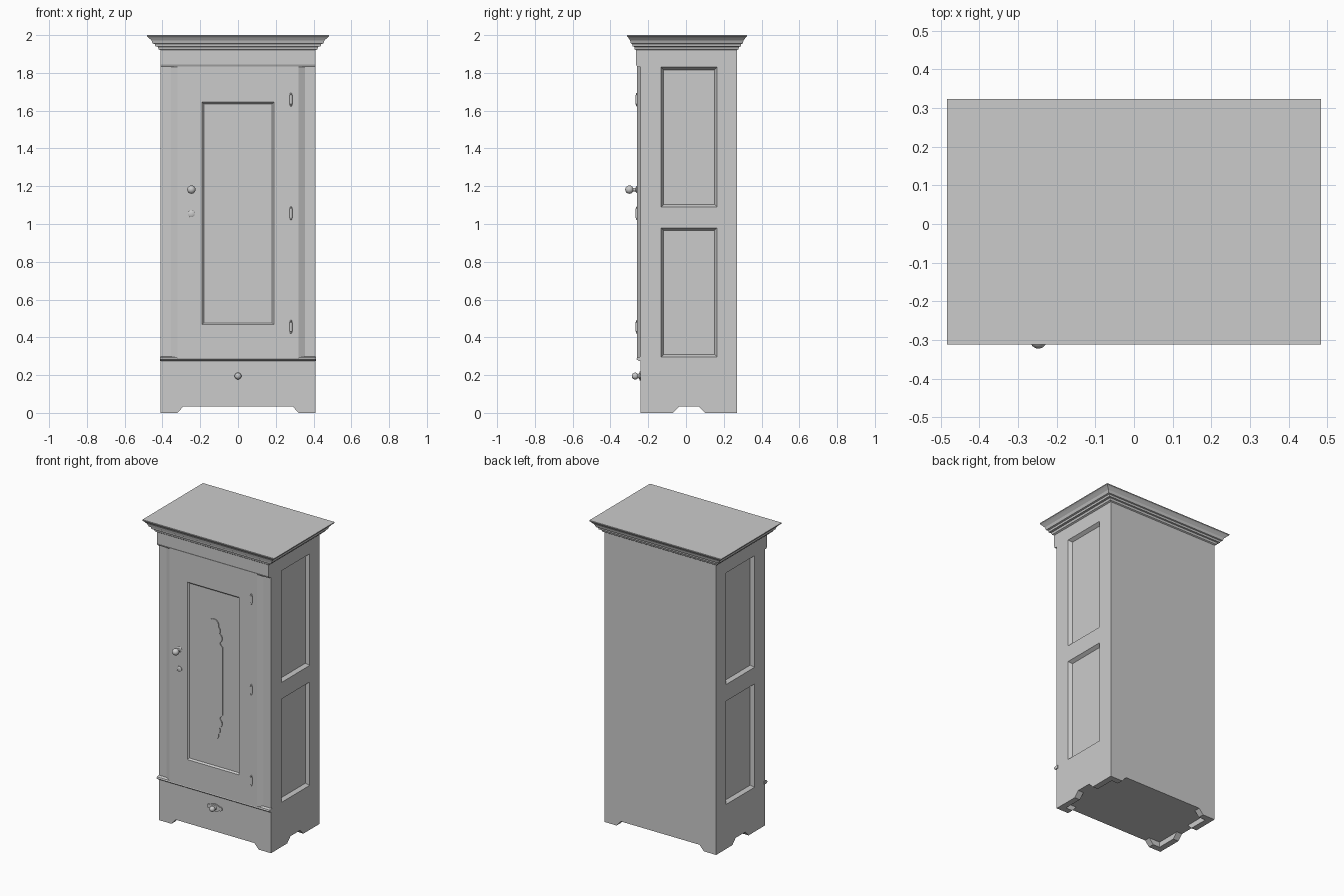
import bpy, bmesh, math

if "Cube" in bpy.data.objects:
    bpy.data.objects.remove(bpy.data.objects["Cube"])


def loft(name, rings, smooth=False):
    """Skin a list of equal-length closed rings and cap both ends."""
    bm = bmesh.new()
    vs = [[bm.verts.new(p) for p in r] for r in rings]
    n = len(vs[0])
    for a, b in zip(vs, vs[1:]):
        for i in range(n):
            j = (i + 1) % n
            bm.faces.new((a[i], a[j], b[j], b[i]))
    bm.faces.new(vs[0])
    bm.faces.new(vs[-1])
    bmesh.ops.recalc_face_normals(bm, faces=bm.faces)
    me = bpy.data.meshes.new(name)
    bm.to_mesh(me)
    bm.free()
    ob = bpy.data.objects.new(name, me)
    bpy.context.collection.objects.link(ob)
    if smooth:
        bpy.ops.object.select_all(action='DESELECT')
        ob.select_set(True)
        bpy.context.view_layer.objects.active = ob
        bpy.ops.object.shade_smooth_by_angle(angle=math.radians(40))
    return ob


def rect(x0, x1, y0, y1, z):
    return [(x0, y0, z), (x1, y0, z), (x1, y1, z), (x0, y1, z)]


def box(name, x0, x1, y0, y1, z0, z1):
    return loft(name, [rect(x0, x1, y0, y1, z0), rect(x0, x1, y0, y1, z1)])


def prism_y(name, pts, y0, y1):
    return loft(name, [[(x, y, z) for x, z in pts] for y in (y0, y1)])


def prism_x(name, pts, x0, x1):
    return loft(name, [[(x, y, z) for y, z in pts] for x in (x0, x1)])


def turned(name, x, z, profile, n=20):
    """Lathe (y, radius) pairs around a y-parallel axis."""
    rings = [[(x + r * math.cos(2 * math.pi * i / n), y,
               z + r * math.sin(2 * math.pi * i / n)) for i in range(n)]
             for y, r in profile]
    return loft(name, rings, True)


def cut(target, cutter):
    m = target.modifiers.new("cut", 'BOOLEAN')
    m.operation, m.object, m.solver = 'DIFFERENCE', cutter, 'EXACT'
    bpy.ops.object.select_all(action='DESELECT')
    bpy.context.view_layer.objects.active = target
    target.select_set(True)
    bpy.ops.object.modifier_apply(modifier=m.name)
    bpy.data.objects.remove(cutter)


def outline(u0, u1, v0, v1, d):
    return [(u0 + d, v0 + d), (u1 - d, v0 + d), (u1 - d, v1 - d), (u0 + d, v1 - d)]


# Carcass with two sunk panels on each side
body = box("carcass", -0.41, 0.41, -0.24, 0.27, 0.035, 1.94)
for s in (-1, 1):
    for z0, z1 in ((0.295, 0.98), (1.09, 1.83)):
        rings = [[(s * x, y, z) for y, z in outline(-0.132, 0.165, z0, z1, d)]
                 for x, d in ((0.42, -0.006), (0.41, 0), (0.388, 0.014))]
        cut(body, loft("panel_cutter", rings))

# Feet: corner brackets with sloped inner ends
for s, side in ((-1, "left"), (1, "right")):
    fp = [(s * x, z) for x, z in ((0.41, 0), (0.32, 0), (0.288, 0.036), (0.41, 0.036))]
    prism_y("front_foot_" + side, fp, -0.24, -0.2)
    prism_y("back_foot_" + side, fp, 0.23, 0.27)
    prism_x("side_front_foot_" + side,
            [(-0.24, 0), (-0.07, 0), (-0.035, 0.036), (-0.24, 0.036)], s * 0.41, s * 0.37)
    prism_x("side_back_foot_" + side,
            [(0.27, 0), (0.10, 0), (0.065, 0.036), (0.27, 0.036)], s * 0.41, s * 0.37)

# Projecting door front with splayed edges and a sunk panel
plan = [(-0.355, -0.24), (-0.32, -0.26), (0.32, -0.26), (0.355, -0.24),
        (0.355, -0.225), (-0.355, -0.225)]
door = loft("door", [[(x, y, z) for x, y in plan] for z in (0.285, 1.835)])
cut(door, loft("door_panel_cutter",
               [[(x, y, z) for x, z in outline(-0.19, 0.19, 0.468, 1.645, d)]
                for y, d in ((-0.27, -0.008), (-0.26, 0), (-0.25, 0.009))]))

# Lobed ornament on the door panel, mirrored top to bottom and side to side
quarter = [(0.065, 0.225), (0.05, 0.24), (0.045, 0.252)]
for cx, cz, r, a0, a1 in ((0.028, 0.282, 0.034, -50, 60), (0.018, 0.33, 0.03, -30, 50),
                          (0, 0.363, 0.037, 10, 90)):
    for i in range(6):
        a = math.radians(a0 + (a1 - a0) * i / 5)
        quarter.append((cx + r * math.cos(a), cz + r * math.sin(a)))
half = quarter + [(-x, z) for x, z in reversed(quarter[:-1])]
full = half + [(-x, -z) for x, z in half]
prism_y("door_ornament", [(x, z + 1.05) for x, z in full], -0.256, -0.245)

# Frieze with tapered lower edge
prism_x("frieze", [(-0.22, 1.83), (-0.258, 1.83), (-0.265, 1.845), (-0.265, 1.94),
                   (-0.22, 1.94)], -0.41, 0.41)

# Waist moulding above the drawer
prism_x("waist_moulding", [(-0.23, 0.276), (-0.252, 0.276), (-0.262, 0.284),
                           (-0.258, 0.293), (-0.24, 0.298), (-0.23, 0.298)],
        -0.414, 0.414)

# Cornice: stepped and flared rings, t = 0 at the body and 1 at the top edge
steps = [(0, 1.92), (0.14, 1.925), (0.2, 1.938), (0.38, 1.94), (0.42, 1.952),
         (0.56, 1.955), (0.66, 1.972), (0.86, 1.986), (1, 1.994), (1, 2.0)]
loft("cornice", [rect(-0.41 - 0.073 * t, 0.41 + 0.073 * t,
                      -0.265 - 0.047 * t, 0.27 + 0.053 * t, z) for t, z in steps])


def knob(name, x, z, base, tip, r):
    """Collar, slim stem and round head."""
    c = tip + r
    prof = [(base, r * 0.9), (base - 0.004, r * 0.85), (base - 0.01, r * 0.45), (c + r * 0.9, r * 0.42)]
    prof += [(c - r * math.sin(math.radians(a)), max(r * math.cos(math.radians(a)), 0.0004))
             for a in range(-60, 91, 15)]
    turned(name, x, z, prof)


# Door knob and keyhole plate
knob("door_knob", -0.247, 1.182, -0.257, -0.322, 0.022)
turned("keyhole_plate", -0.247, 1.054,
       [(-0.255, 0.018), (-0.264, 0.018), (-0.267, 0.014), (-0.267, 0.001)])

# Drawer pull: waisted back plate plus knob
plate = [(0.055, 0.006), (0.048, 0.012), (0.035, 0.013), (0.022, 0.02), (0, 0.024)]
top = plate + [(-x, z) for x, z in reversed(plate[:-1])]
prism_y("drawer_plate", [(x, z + 0.195) for x, z in top + [(-x, -z) for x, z in top]],
        -0.236, -0.247)
knob("drawer_knob", 0, 0.195, -0.245, -0.287, 0.018)

# Hinges: barrel with finials
for i, zc in enumerate((0.455, 1.057, 1.658)):
    prof = [(-0.036, 0.002), (-0.031, 0.006), (-0.026, 0.004), (-0.024, 0.008),
            (0.024, 0.008), (0.026, 0.004), (0.031, 0.006), (0.036, 0.002)]
    loft("hinge_%d" % (i + 1),
         [[(0.28 + r * math.cos(math.pi * k / 6), -0.26 + r * math.sin(math.pi * k / 6), zc + h)
           for k in range(12)] for h, r in prof], True)
